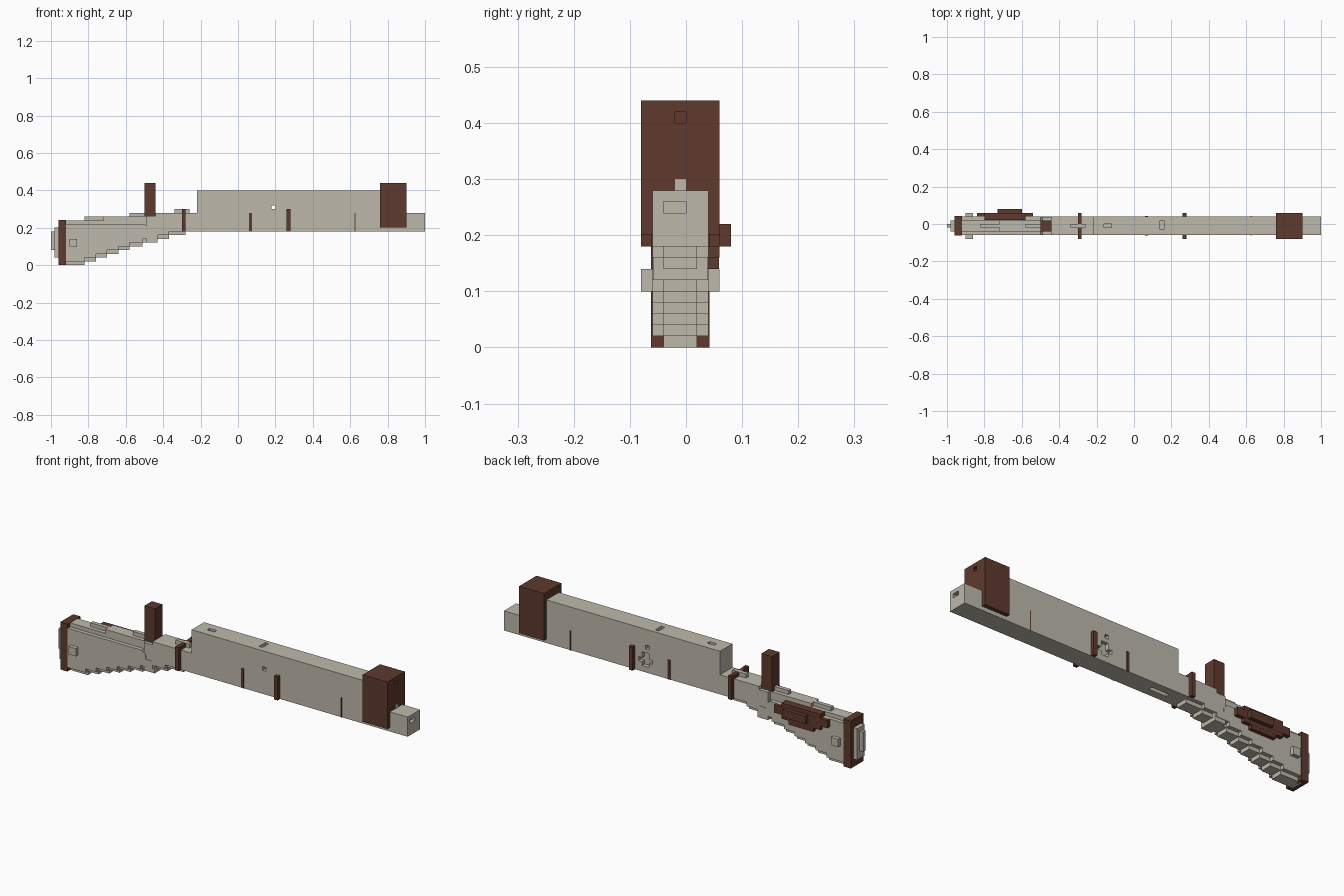
import bpy
import bmesh

if "Cube" in bpy.data.objects:
    bpy.data.objects.remove(bpy.data.objects["Cube"], do_unlink=True)


def material(name, rgb):
    m = bpy.data.materials.new(name)
    m.use_nodes = True
    m.diffuse_color = (*rgb, 1)
    bsdf = next(n for n in m.node_tree.nodes if n.type == 'BSDF_PRINCIPLED')
    bsdf.inputs["Base Color"].default_value = (*rgb, 1)
    bsdf.inputs["Roughness"].default_value = 0.9
    return m


GREY = material("warm grey", (0.515, 0.485, 0.413))
BROWN = material("dark brown", (0.112, 0.042, 0.027))


def prism(name, outline, y, mat):
    """Extrude an x-z outline between two y values."""
    bm = bmesh.new()
    face = bm.faces.new([bm.verts.new((px, y[0], pz)) for px, pz in outline])
    side = bmesh.ops.extrude_face_region(bm, geom=[face])
    moved = [v for v in side["geom"] if isinstance(v, bmesh.types.BMVert)]
    bmesh.ops.translate(bm, verts=moved, vec=(0, y[1] - y[0], 0))
    bmesh.ops.recalc_face_normals(bm, faces=bm.faces)
    mesh = bpy.data.meshes.new(name)
    bm.to_mesh(mesh)
    bm.free()
    mesh.materials.append(mat)
    obj = bpy.data.objects.new(name, mesh)
    bpy.context.collection.objects.link(obj)
    return obj


def box(name, x, y, z, mat=GREY):
    return prism(name, [(x[0], z[0]), (x[1], z[0]), (x[1], z[1]), (x[0], z[1])], y, mat)


def cut(obj, *holes):
    """Carve box-shaped holes and bake the result."""
    for x, y, z in holes:
        cutter = box("cutter", x, y, z, obj.data.materials[0])
        cutter.hide_render = True
        mod = obj.modifiers.new("hole", 'BOOLEAN')
        mod.operation, mod.solver, mod.object = 'DIFFERENCE', 'EXACT', cutter
        graph = bpy.context.evaluated_depsgraph_get()
        baked = bpy.data.meshes.new_from_object(obj.evaluated_get(graph))
        obj.modifiers.clear()
        obj.data = baked
        bpy.data.objects.remove(cutter, do_unlink=True)


FULL = (-0.06, 0.04)
MID = (-0.02, 0)

# Barrel and tall receiver in one stepped block, with slots and holes
barrel = prism("barrel_and_receiver",
               [(-0.44, 0.18), (1, 0.18), (1, 0.28), (0.88, 0.28), (0.88, 0.4),
                (-0.22, 0.4), (-0.22, 0.28), (-0.44, 0.28)], FULL, GREY)
cut(barrel,
    ((0.18, 0.2), (-0.1, 0.1), (0.3, 0.32)),          # through hole
    ((0.18, 0.22), (0.02, 0.1), (0.21, 0.28)),        # side recess
    ((0.16, 0.24), (0.02, 0.1), (0.23, 0.25)),
    ((-0.16, -0.12), MID, (0.38, 0.5)),               # top slots
    ((0.14, 0.16), (-0.03, 0.02), (0.38, 0.5)),
    ((-0.2, -0.1), MID, (0.1, 0.2)),                  # bottom slot
    ((0.98, 1.1), (-0.04, 0), (0.24, 0.26)))          # muzzle opening

# Large front band with sight hole
band = box("front_band", (0.76, 0.9), (-0.08, 0.06), (0.2, 0.44), BROWN)
cut(band, ((0.88, 1), MID, (0.4, 0.42)))
box("front_band_inlay", (0.895, 0.902), MID, (0.28, 0.3))

# Side straps and thin seams on both flanks
for side, y0, y1 in (("right", -0.08, -0.06), ("left", 0.04, 0.06)):
    box(side + "_middle_strap", (0.26, 0.28), (y0, y1), (0.18, 0.3), BROWN)
    box(side + "_neck_strap", (-0.3, -0.28), (y0, y1), (0.18, 0.3), BROWN)
    mid = (y0 + y1) / 2
    skin = (-0.062, -0.059) if mid < 0 else (0.039, 0.042)
    box(side + "_wide_seam", (0.06, 0.075), skin, (0.18, 0.28), BROWN)
    box(side + "_thin_seam", (0.622, 0.628), skin, (0.18, 0.28), BROWN)
    box(side + "_butt_knob", (-0.9, -0.86), (y0, y1), (0.1, 0.14))
box("neck_strap_top", (-0.3, -0.28), FULL, (0.28, 0.298), BROWN)
box("rear_sight_bar", (-0.34, -0.26), MID, (0.28, 0.3))

# Stock: stair-stepped underside, core slab and two shallower side slabs
STEP_ENDS = (-0.82, -0.76, -0.7, -0.64, -0.58, -0.51, -0.44, -0.37, -0.28)


def stairs(shift):
    points = [(-0.94, shift)]
    for i, end in enumerate(STEP_ENDS):
        z = 0.02 * i + shift
        if z < 0.18:
            points += [(end, z), (end, min(z + 0.02, 0.18))]
    return points


prism("stock_core",
      stairs(0) + [(-0.44, 0.18), (-0.44, 0.26), (-0.72, 0.26), (-0.72, 0.24), (-0.94, 0.24)],
      (-0.04, 0.02), GREY)
for side, y in (("right", (-0.06, -0.04)), ("left", (0.02, 0.04))):
    prism(side + "_stock_slab",
          stairs(0.02) + [(-0.48, 0.18), (-0.48, 0.2), (-0.5, 0.22), (-0.94, 0.22)],
          y, GREY)
box("stock_wrist", (-0.49, -0.43), (-0.058, 0.038), (0.12, 0.262))
box("comb_block", (-0.82, -0.72), MID, (0.24, 0.26))
box("tang_block", (-0.58, -0.5), MID, (0.26, 0.28))

# Hammer
box("hammer", (-0.5, -0.44), (-0.04, 0.02), (0.26, 0.44), BROWN)

# Butt band and stepped butt plate
box("butt_band", (-0.96, -0.92), (-0.062, 0.042), (0, 0.242), BROWN)
box("butt_plate", (-0.98, -0.96), (-0.04, 0.02), (0.04, 0.2))
box("butt_plate_ridge", (-1, -0.98), MID, (0.08, 0.18))

# Cheek rest in stepped layers on the left flank
for name, x, y, z in (
        ("cheek_rest_long", (-0.84, -0.54), (0.03, 0.06), (0.18, 0.22)),
        ("cheek_rest_middle", (-0.8, -0.58), (0.022, 0.0595), (0.16, 0.24)),
        ("cheek_rest_deep", (-0.76, -0.62), (0.03, 0.059), (0.14, 0.2)),
        ("cheek_rest_pad", (-0.73, -0.6), (0.055, 0.08), (0.18, 0.22))):
    box(name, x, y, z, BROWN)
